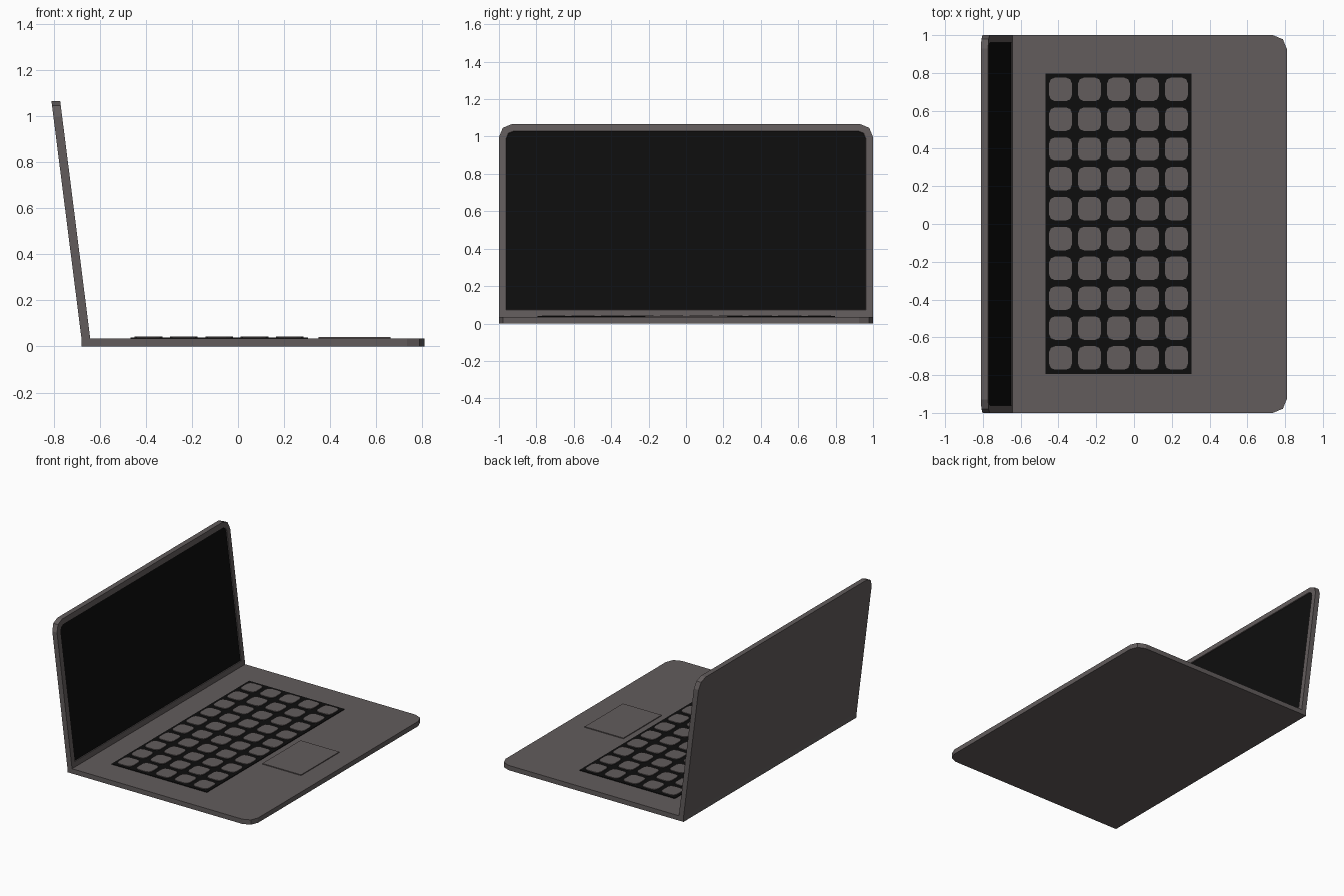
import bpy, bmesh, math

if "Cube" in bpy.data.objects:
    bpy.data.objects.remove(bpy.data.objects["Cube"])


def material(name, rgb):
    m = bpy.data.materials.new(name)
    m.diffuse_color = (*rgb, 1)
    m.use_nodes = True
    m.node_tree.nodes["Principled BSDF"].inputs["Base Color"].default_value = m.diffuse_color
    return m


GREY = material("warm_grey_metal", (0.122, 0.107, 0.107))
BLACK = material("black_plastic", (0.004, 0.004, 0.004))


def outline(u0, u1, v0, v1, r, rounded, segs=2):
    """Rectangle outline; 'rounded' flags the corners (+u+v, -u+v, -u-v, +u-v)."""
    pts = []
    for i, (su, sv) in enumerate(((1, 1), (-1, 1), (-1, -1), (1, -1))):
        u, v = (u1 if su > 0 else u0), (v1 if sv > 0 else v0)
        if not rounded[i]:
            pts.append((u, v))
            continue
        for k in range(segs + 1):
            a = math.pi / 2 * (i + k / segs)
            pts.append((u - su * r + r * math.cos(a), v - sv * r + r * math.sin(a)))
    return pts


def prism(bm, lower, upper):
    """Closed solid between two matching loops; returns the upper cap."""
    a = [bm.verts.new(p) for p in lower]
    b = [bm.verts.new(p) for p in upper]
    n = len(a)
    bm.faces.new(a[::-1])
    cap = bm.faces.new(b)
    for i in range(n):
        j = (i + 1) % n
        bm.faces.new((a[i], a[j], b[j], b[i]))
    return cap


def slab(bm, pts, z0, z1):
    return prism(bm, [(x, y, z0) for x, y in pts], [(x, y, z1) for x, y in pts])


def finish(bm, name, *mats):
    me = bpy.data.meshes.new(name)
    bm.normal_update()
    bm.to_mesh(me)
    bm.free()
    for m in mats:
        me.materials.append(m)
    ob = bpy.data.objects.new(name, me)
    bpy.context.collection.objects.link(ob)
    return ob


ALL, NONE = (1, 1, 1, 1), (0, 0, 0, 0)
TOP = 0.035

# Base with rounded front corners
bm = bmesh.new()
slab(bm, outline(-0.68, 0.81, -1, 1, 0.075, (1, 0, 0, 1)), 0, TOP)
finish(bm, "base", GREY)

# Leaning lid with a recessed black display
bm = bmesh.new()
pts = outline(-1, 1, TOP, 1.067, 0.07, (1, 1, 0, 0))
back = [(-0.68 - 0.1265 * (z - TOP), y, z) for y, z in pts]
display = prism(bm, back, [(x + 0.038, y, z) for x, y, z in back])
bm.normal_update()
bmesh.ops.inset_individual(bm, faces=[display], thickness=0.038, use_even_offset=True)
bmesh.ops.inset_individual(bm, faces=[display], thickness=0.002, depth=-0.005,
                           use_even_offset=True)
display.material_index = 1
finish(bm, "lid", GREY, BLACK)

# Keyboard plate
bm = bmesh.new()
slab(bm, outline(-0.468, 0.304, -0.793, 0.797, 0, NONE), TOP, 0.039)
finish(bm, "keyboard_plate", BLACK)

# Keys: five columns by ten rows
bm = bmesh.new()
for i in range(5):
    for j in range(10):
        x, y = -0.389 + i * 0.1535, -0.709 + j * 0.158
        slab(bm, outline(x - 0.06, x + 0.06, y - 0.062, y + 0.062, 0.03, ALL),
             0.039, 0.044)
finish(bm, "keys", GREY)

# Trackpad
bm = bmesh.new()
slab(bm, outline(0.35, 0.663, -0.218, 0.223, 0, NONE), TOP, 0.041)
finish(bm, "trackpad", GREY)
